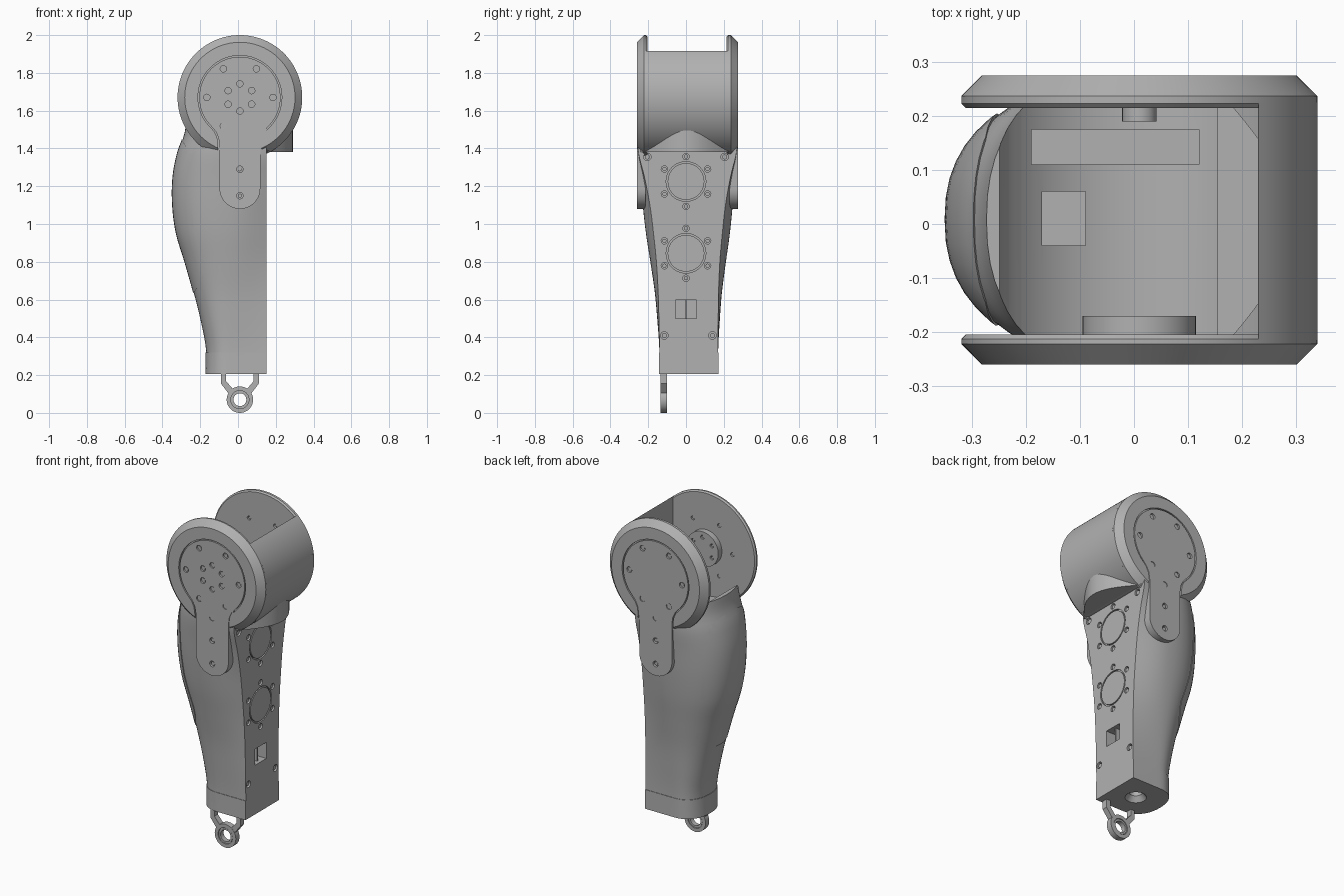
import bpy, bmesh
from math import sin, cos, pi, radians

if "Cube" in bpy.data.objects:
    bpy.data.objects.remove(bpy.data.objects["Cube"])

grey = bpy.data.materials.new("plain grey")
grey.use_nodes = True
grey.diffuse_color = (0.44, 0.44, 0.44, 1)
grey.node_tree.nodes["Principled BSDF"].inputs["Base Color"].default_value = grey.diffuse_color
parts = []
HX, HZ = 0.01, 1.67      # hip axis
R = 0.33                 # cheek radius


def place(p, axis, h):
    u, v = p
    return {"x": (h, u, v), "y": (u, h, v), "z": (u, v, h)}[axis]


def circle(cu, cv, r, n=48, a0=0, a1=360):
    full = a1 - a0 == 360
    steps = n if full else n - 1
    return [(cu + r * cos(radians(a0 + (a1 - a0) * i / steps)),
             cv + r * sin(radians(a0 + (a1 - a0) * i / steps))) for i in range(n)]


def loft(bm, rings, wrap=False):
    vs = [[bm.verts.new(p) for p in ring] for ring in rings]
    n = len(vs[0])
    pairs = list(zip(vs, vs[1:])) + ([(vs[-1], vs[0])] if wrap else [])
    for a, b in pairs:
        for i in range(n):
            j = (i + 1) % n
            bm.faces.new((a[i], a[j], b[j], b[i]))
    if not wrap:
        bm.faces.new(vs[0])
        bm.faces.new(vs[-1])


def prism(bm, pts, axis, lo, hi):
    loft(bm, [[place(p, axis, h) for p in pts] for h in (lo, hi)])


def tube(bm, cu, cv, r1, r2, axis, lo, hi):
    loft(bm, [[place(p, axis, h) for p in circle(cu, cv, r)]
              for r, h in ((r1, lo), (r2, lo), (r2, hi), (r1, hi))], True)


def rect(u0, u1, v0, v1):
    return [(u0, v0), (u1, v0), (u1, v1), (u0, v1)]


def finish(name, bm, keep=True):
    bmesh.ops.recalc_face_normals(bm, faces=bm.faces)
    me = bpy.data.meshes.new(name)
    bm.to_mesh(me)
    bm.free()
    me.materials.append(grey)
    ob = bpy.data.objects.new(name, me)
    bpy.context.scene.collection.objects.link(ob)
    if keep:
        parts.append(ob)
    return ob


def cut(ob, bm, op="DIFFERENCE"):
    cutter = finish("cutter", bm, False)
    m = ob.modifiers.new("cut", "BOOLEAN")
    m.object, m.operation, m.solver = cutter, op, "EXACT"
    dg = bpy.context.evaluated_depsgraph_get()
    me = bpy.data.meshes.new_from_object(ob.evaluated_get(dg))
    ob.modifiers.clear()
    ob.data = me
    me.materials.clear()
    me.materials.append(grey)
    bpy.data.objects.remove(cutter)


# Screws: a sunk hole in the part and a small head inside it
screws = bmesh.new()


def drill(bm, pts, axis, face, out, r=0.017):
    for u, v in pts:
        prism(bm, circle(u, v, r, 16), axis, face - out * 0.02, face + out * 0.01)
        prism(screws, circle(u, v, r * 0.65, 12), axis, face - out * 0.025, face - out * 0.006)


# Leg shell: height, back edge x, flat-face half width, widest half width
KEYS = [(0.20, -0.17, 0.155, 0.155), (0.34, -0.17, 0.155, 0.156), (0.50, -0.20, 0.157, 0.166),
        (0.64, -0.235, 0.160, 0.178), (0.80, -0.28, 0.168, 0.20), (0.95, -0.325, 0.182, 0.222),
        (1.10, -0.345, 0.200, 0.238), (1.25, -0.343, 0.228, 0.25), (1.38, -0.318, 0.26, 0.262),
        (1.47, -0.286, 0.262, 0.262), (1.56, -0.27, 0.262, 0.262)]


def profile(z):
    i = max(k for k in range(len(KEYS) - 1) if KEYS[k][0] <= z)
    p0, p1, p2 = KEYS[max(i - 1, 0)], KEYS[i], KEYS[i + 1]
    p3 = KEYS[min(i + 2, len(KEYS) - 1)]
    h = p2[0] - p1[0]
    t = (z - p1[0]) / h
    out = []
    for k in (1, 2, 3):
        m1 = (p2[k] - p0[k]) / (p2[0] - p0[0]) * h
        m2 = (p3[k] - p1[k]) / (p3[0] - p1[0]) * h
        out.append((2*t**3 - 3*t**2 + 1) * p1[k] + (t**3 - 2*t**2 + t) * m1
                   + (3*t**2 - 2*t**3) * p2[k] + (t**3 - t**2) * m2)
    return out


def section(z, off=0.0):
    xl, a, b = profile(z)
    xl, a, b = xl - off, a + off, b + off
    xm, front = -0.04, 0.15
    mid = 0.015 - 0.0075 * min(1, max(0, z - 0.3))
    half = [(front + (xm - front) * i / 6, a + (b - a) * sin(i / 6 * pi / 2)) for i in range(6)]
    for i in range(13):
        t = i / 12 * pi / 2
        half.append((xm + (xl - xm) * sin(t) ** 0.87, b * max(cos(t), 0) ** 0.87))
    pts = half + [(x, -y) for x, y in half[-2::-1]]
    return [(x, y + mid, z) for x, y in pts]


def shell(lo, hi, n, off=0.0):
    bm = bmesh.new()
    loft(bm, [section(lo + (hi - lo) * i / n, off) for i in range(n + 1)])
    return bm


body = finish("leg_body", shell(0.31, 1.54, 42))
bm = bmesh.new()
prism(bm, circle(HX, HZ, 0.29, 96), "y", -0.21, 0.22)
cut(body, bm)
bm = bmesh.new()
prism(bm, rect(-0.19, 0.12, 0.11, 0.175), "z", 1.33, 1.6)
prism(bm, rect(-0.17, -0.09, -0.04, 0.06), "z", 1.33, 1.6)
cut(body, bm)

# Motor rings, bolts and port on the flat face
bm = bmesh.new()
for z in (1.225, 0.845):
    tube(bm, 0, z, 0.097, 0.105, "x", 0.14, 0.16)
    drill(bm, circle(0, z, 0.132, 6, 30, 390), "x", 0.15, 1)
drill(bm, [(-0.205, 1.355), (0.205, 1.355), (-0.115, 0.41), (0.14, 0.41)], "x", 0.15, 1, 0.02)
prism(bm, rect(-0.055, 0.055, 0.5, 0.597), "x", 0.05, 0.16)
cut(body, bm)
bm = bmesh.new()
prism(bm, rect(-0.004, 0.004, 0.495, 0.6), "x", 0.04, 0.13)
finish("port_divider", bm)

# Foot cap with a conical socket below
cap = finish("foot_cap", shell(0.205, 0.32, 2, 0.003))
bm = bmesh.new()
loft(bm, [[(x, y, z) for x, y in circle(0, 0.015, r)]
          for r, z in ((0.062, 0.2), (0.035, 0.235), (0.035, 0.27))])
cut(cap, bm)

# Calf cover, a thin raised skin on the back edge
cover = finish("calf_cover", shell(0.6, 1.5, 32, 0.004))
bm = bmesh.new()
prism(bm, [(-0.5, 1.44), (-0.30, 1.45), (-0.275, 1.41), (-0.258, 1.3), (-0.25, 1.12),
           (-0.235, 0.99), (-0.205, 0.88), (-0.18, 0.80), (-0.176, 0.75), (-0.19, 0.70),
           (-0.235, 0.635), (-0.5, 0.63)], "y", -0.5, 0.5)
cut(cover, bm, "INTERSECT")


# Cheek discs and keyhole plates
def keyhole(off):
    neck = [(0.128 + off, 1.49), (0.114 + off, 1.46), (0.108 + off, 1.42)]
    return (circle(HX, HZ, 0.215 + off, 56, -45, 225)
            + [(HX - x, z) for x, z in neck]
            + circle(HX, 1.188, 0.108 + off, 24, 180, 360)
            + [(HX + x, z) for x, z in neck[::-1]])


bolt_ring = circle(HX, HZ, 0.175, 6)
stem = [(HX, 1.425), (HX, 1.29), (HX, 1.15)]
for side, inner, face, out in (("front", -0.205, -0.26, -1), ("back", 0.215, 0.275, 1)):
    bm = bmesh.new()
    loft(bm, [[(x, y, z) for x, z in circle(HX, HZ, r, 96)]
              for r, y in ((R - 0.008, inner), (R, inner + out * 0.008),
                           (R, face - out * 0.038), (R - 0.038, face))])
    disc = finish(side + "_cheek", bm)
    bm = bmesh.new()
    prism(bm, keyhole(0.007), "y", face - out * 0.012, face + out * 0.02)
    drill(bm, bolt_ring, "y", inner, -out, 0.012)
    cut(disc, bm)
    top = face - out * 0.001
    bm = bmesh.new()
    prism(bm, keyhole(0), "y", face - out * 0.045, top)
    plate = finish(side + "_keyhole_plate", bm)
    bm = bmesh.new()
    drill(bm, bolt_ring + stem, "y", top, out)
    if side == "front":
        drill(bm, circle(HX, HZ, 0.072, 6, 30, 390), "y", top, out)
    cut(plate, bm)

# Hip flange and pivot stub inside the fork
bm = bmesh.new()
prism(bm, circle(HX, HZ, 0.105), "y", -0.22, -0.17)
flange = finish("hip_flange", bm)
bm = bmesh.new()
drill(bm, circle(HX, HZ, 0.072, 6, 30, 390), "y", -0.17, 1, 0.012)
cut(flange, bm)
bm = bmesh.new()
prism(bm, circle(HX, HZ, 0.032, 24), "y", 0.19, 0.22)
finish("pivot_stub", bm)

# Wall joining the cheeks, with a swollen lower lip
bm = bmesh.new()
prism(bm, circle(HX, HZ, R, 40, 48, -61.5) + [(0.14, 1.38)]
      + circle(HX, HZ, 0.29, 10, -64, -40.7), "y", -0.215, 0.225)
finish("fork_wall", bm)
bm = bmesh.new()
lens = [(0.155 + 0.135 * cos(t * pi / 48), 0.005 + 0.245 * t / 24) for t in range(-24, 25)]
prism(bm, lens, "z", 1.38, 1.5)
finish("wall_lip", bm)

# Rod eye below the foot
bm = bmesh.new()
tube(bm, HX, 0.07, 0.048, 0.07, "y", -0.135, -0.1)
tube(bm, HX, 0.07, 0.034, 0.045, "y", -0.132, -0.103)
tube(bm, HX, 0.07, 0.043, 0.05, "y", -0.126, -0.109)
for s in (1, -1):
    arm = [(0.1, 0.22), (0.1, 0.155), (0.062, 0.105), (0.036, 0.125), (0.073, 0.168), (0.073, 0.22)]
    prism(bm, [(HX + s * x, z) for x, z in arm], "y", -0.134, -0.101)
finish("rod_eye", bm)

finish("screws", screws)

bpy.ops.object.select_all(action="DESELECT")
for ob in parts:
    ob.select_set(True)
bpy.context.view_layer.objects.active = body
bpy.ops.object.shade_smooth_by_angle(angle=radians(32))
